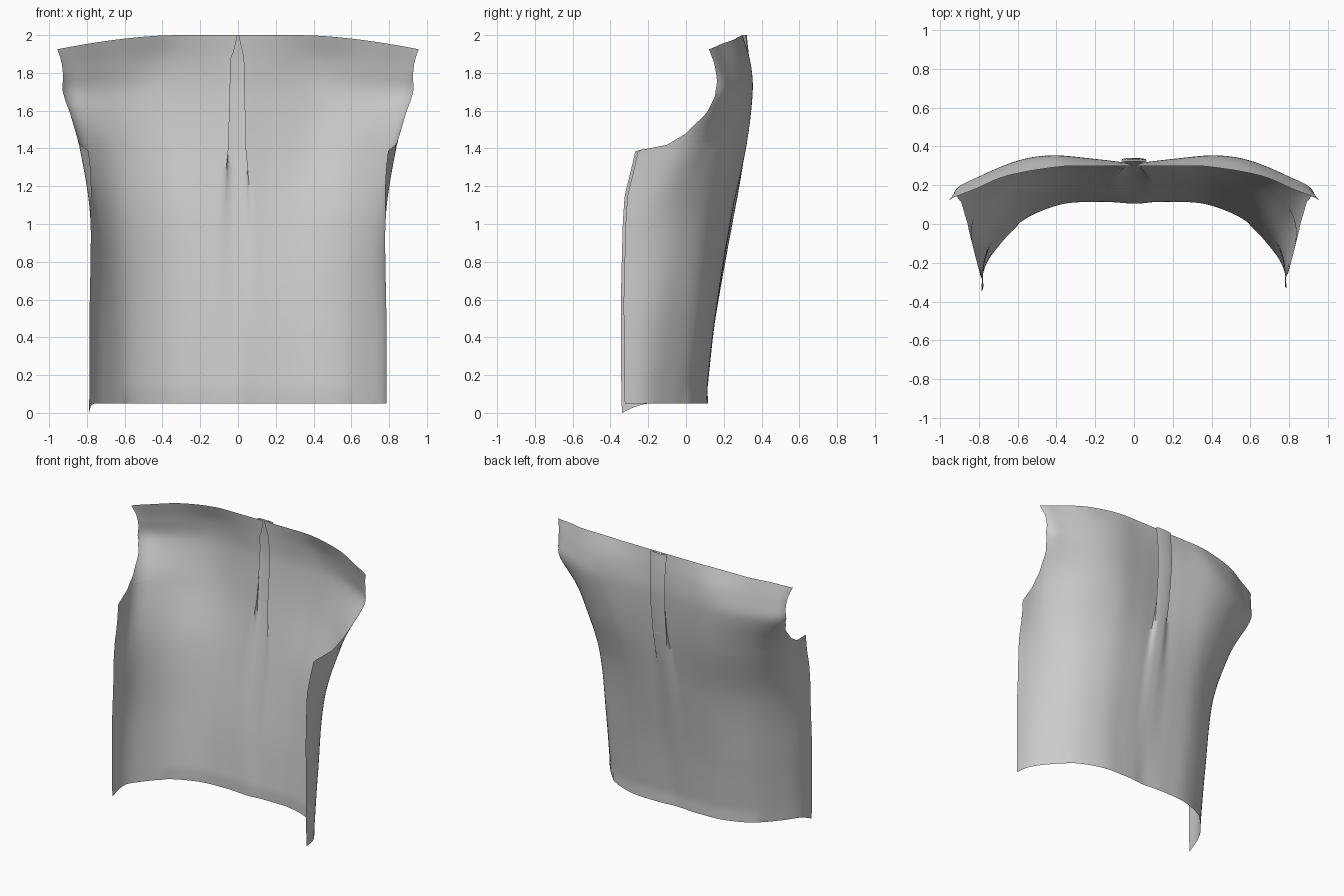
import bpy, bmesh
from mathutils import Vector

if "Cube" in bpy.data.objects:
    bpy.data.objects.remove(bpy.data.objects["Cube"])

# Horizontal half-sections of the cloth (x, y) at a few heights
SECTIONS = {
    0.05: [(0, .10), (.2, .105), (.38, .09), (.57, .01), (.70, -.12), (.77, -.23), (.79, -.36)],
    0.50: [(0, .15), (.2, .155), (.39, .14), (.58, .06), (.71, -.08), (.775, -.21), (.787, -.36)],
    1.00: [(0, .225), (.2, .235), (.4, .215), (.6, .12), (.72, -.02), (.775, -.17), (.78, -.35)],
    1.39: [(0, .28), (.2, .305), (.4, .312), (.6, .25), (.75, .13), (.835, -.03), (.79, -.28)],
    1.70: [(0, .31), (.2, .335), (.42, .353), (.6, .325), (.8, .24), (.91, .17), (.945, .03)],
    1.86: [(0, .31), (.2, .325), (.42, .34), (.62, .30), (.81, .22), (.92, .165), (.975, .08)],
    2.00: [(0, .30), (.2, .30), (.39, .295), (.65, .25), (.82, .18), (.93, .137), (.99, .10)],
}
# Side seam and armhole: y of the free edge by height
EDGE = [(.05, -.342), (.6, -.345), (1.0, -.335), (1.15, -.325), (1.3, -.288), (1.39, -.268),
        (1.40, -.2), (1.42, -.1), (1.48, .0), (1.6, .11), (1.7, .152), (1.8, .165),
        (1.9, .152), (2.0, .122)]
# Box pleat: inner fold x, outer fold x, height, by height
FOLD_IN = [(.05, .10), (.9, .085), (1.2, .06), (1.4, .04), (1.88, .03), (2.0, .003)]
FOLD_OUT = [(.05, .04), (.9, .04), (1.2, .045), (1.4, .055), (2.0, .065)]
FOLD_H = [(.05, -.01), (.6, .004), (.9, .01), (1.2, .02), (1.4, .025), (2.0, .022)]


def smooth(keys, t):
    """Cubic Hermite interpolation through (position, value) keys."""
    n = len(keys)
    i = 0
    while i < n - 2 and t > keys[i + 1][0]:
        i += 1

    def slope(k):
        a, b = keys[max(k - 1, 0)], keys[min(k + 1, n - 1)]
        return (b[1] - a[1]) / (b[0] - a[0])
    (t0, v0), (t1, v1) = keys[i], keys[i + 1]
    d = t1 - t0
    s = min(max((t - t0) / d, 0), 1)
    return ((2*s**3 - 3*s*s + 1) * v0 + (s**3 - 2*s*s + s) * d * slope(i)
            + (3*s*s - 2*s**3) * v1 + (s**3 - s*s) * d * slope(i + 1))


def linear(keys, t):
    for (a, u), (b, v) in zip(keys, keys[1:]):
        if t <= b:
            return u + (v - u) * max(0, (t - a) / (b - a))
    return keys[-1][1]


def section(t):
    """Dense half-section at height t."""
    pts = [[smooth([(z, s[k][c]) for z, s in SECTIONS.items()], t) for c in (0, 1)]
           for k in range(7)]
    xs = [(k, p[0]) for k, p in enumerate(pts)]
    ys = [(k, p[1]) for k, p in enumerate(pts)]
    return [Vector((smooth(xs, i / 30), smooth(ys, i / 30))) for i in range(181)]


def resample(line, n):
    lengths = [0]
    for a, b in zip(line, line[1:]):
        lengths.append(lengths[-1] + (b - a).length)
    xs = list(zip(lengths, [p.x for p in line]))
    ys = list(zip(lengths, [p.y for p in line]))
    return [(linear(xs, lengths[-1] * i / n), linear(ys, lengths[-1] * i / n))
            for i in range(n + 1)]


def half_row(t, side):
    """Points from the pleat centre out to the free edge on one side."""
    edge = linear(EDGE, t) + (.015 if side > 0 and t < 1.39 else 0)
    wi, wo, h = (linear(k, t) for k in (FOLD_IN, FOLD_OUT, FOLD_H))
    if side < 0 and t < 1.9:
        wi *= 1.25
    dense = section(t)
    main = [p for i, p in enumerate(dense) if p.x >= wi or i > 30]
    main = [Vector((wi, main[0].y))] + [p for p in main if p.y > edge or p.x < .5]
    # finish exactly on the edge
    after = [p for p in dense if p.y <= edge and p.x > .5]
    if after:
        a, b = main[-1], after[0]
        main.append(a.lerp(b, (a.y - edge) / max(a.y - b.y, 1e-6)))
    y0 = main[0].y
    pts = [(0, y0 + h), (wo * .5, y0 + h), (wo, y0 + h * .8), ((wi + wo) / 2, y0 + h * .4)]
    pts += resample(main, 44)
    row = []
    for x, y in pts:
        z = t
        # neckline falls toward the shoulders
        z -= .075 * max(0, (x - .35) / .61) ** 1.6 * min(max((t - 1.5) / .5, 0), 1)
        # hem flare, and one hanging hem corner
        low = max(0, 1 - (t - .05) / .08)
        y += .011 * low * (1 if x < .6 else 0.3)
        if side < 0:
            z -= .05 * min(max((-.2 - y) / .14, 0), 1) ** 1.5 * max(0, 1 - (t - .05) / .3)
        row.append(Vector((side * x, y, z)))
    return row


# Back panel cloth
heights = sorted({round(.05 + i * .03, 3) for i in range(66)}
                 | {1.385, 1.395, 1.4, 1.405, 1.42, 1.435, 1.45, 1.465, 1.48, 2.0})
bm = bmesh.new()
rows = []
for t in heights:
    pts = half_row(t, -1)[:0:-1] + half_row(t, 1)
    rows.append([bm.verts.new(p) for p in pts])
for a, b in zip(rows, rows[1:]):
    for i in range(len(a) - 1):
        bm.faces.new((a[i + 1], a[i], b[i], b[i + 1]))
low = min(v.co.z for v in bm.verts)
for v in bm.verts:
    v.co.z -= low
mesh = bpy.data.meshes.new("back_panel")
bm.to_mesh(mesh)
bm.free()
panel = bpy.data.objects.new("back_panel", mesh)
bpy.context.collection.objects.link(panel)
bpy.context.view_layer.objects.active = panel
panel.select_set(True)
bpy.ops.object.shade_smooth_by_angle(angle=0.9)
